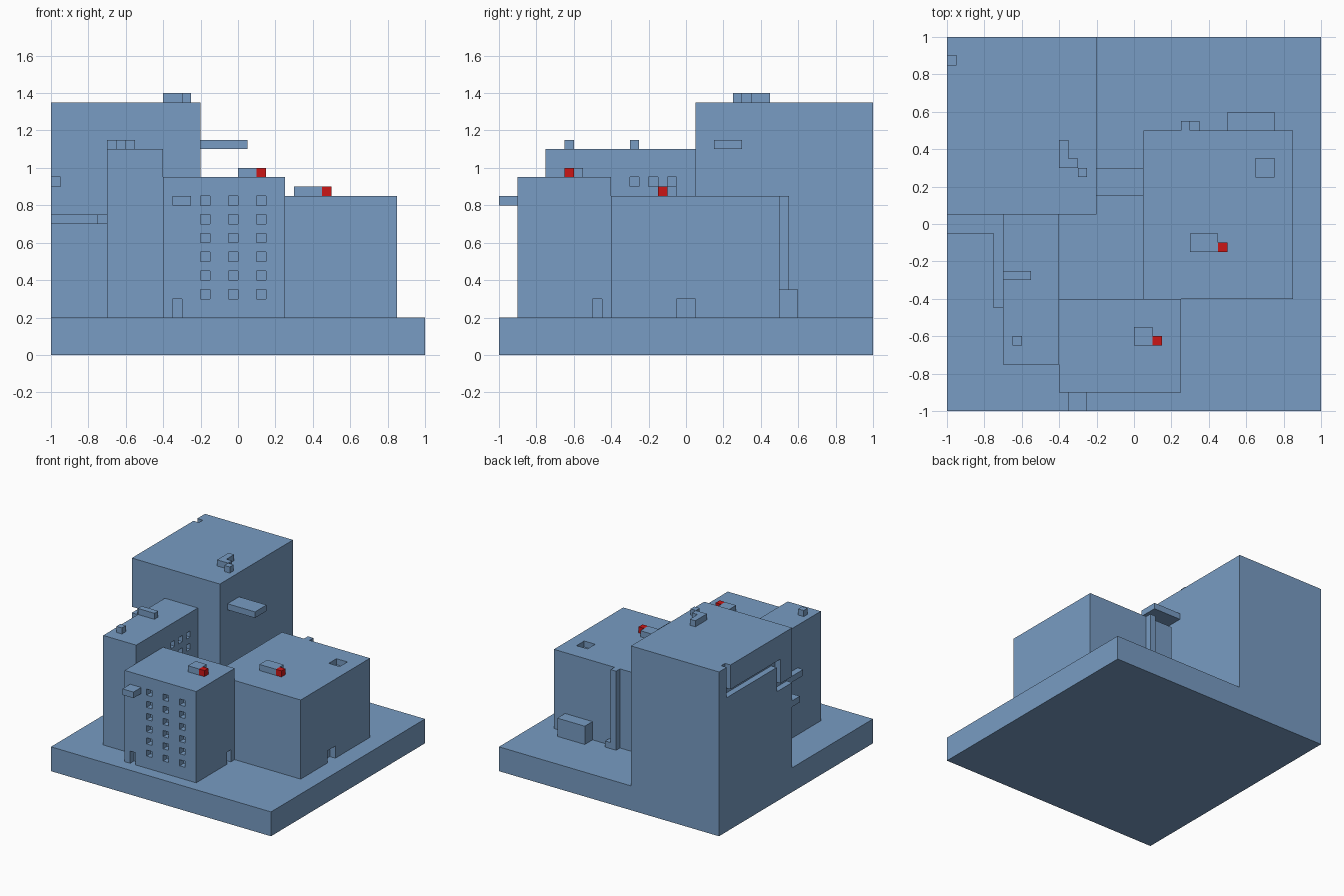
import bpy, bmesh

cube = bpy.data.objects.get("Cube")
if cube:
    bpy.data.objects.remove(cube, do_unlink=True)


def material(name, rgb):
    m = bpy.data.materials.new(name)
    m.use_nodes = True
    m.diffuse_color = (*rgb, 1)
    bsdf = next(n for n in m.node_tree.nodes if n.type == 'BSDF_PRINCIPLED')
    bsdf.inputs["Base Color"].default_value = (*rgb, 1)
    return m


BLUE = material("steel blue", (0.188, 0.333, 0.546))
RED = material("signal red", (0.6, 0.008, 0.008))


def add_prism(bm, points, axis, lo, hi):
    """Extrude a closed profile along axis 0 (profile y, z) or axis 2 (profile x, y)."""
    place = (lambda p, t: (t, *p)) if axis == 0 else (lambda p, t: (*p, t))
    face = bm.faces.new([bm.verts.new(place(p, lo)) for p in points])
    moved = bmesh.ops.extrude_face_region(bm, geom=[face])["geom"]
    shift = (hi - lo, 0, 0) if axis == 0 else (0, 0, hi - lo)
    bmesh.ops.translate(bm, vec=shift, verts=[v for v in moved if isinstance(v, bmesh.types.BMVert)])


def add_box(bm, x0, x1, y0, y1, z0, z1):
    add_prism(bm, [(x0, y0), (x1, y0), (x1, y1), (x0, y1)], 2, z0, z1)


def finish(name, bm, mat=BLUE):
    bmesh.ops.recalc_face_normals(bm, faces=bm.faces)
    mesh = bpy.data.meshes.new(name)
    bm.to_mesh(mesh)
    bm.free()
    mesh.materials.append(mat)
    ob = bpy.data.objects.new(name, mesh)
    bpy.context.collection.objects.link(ob)
    return ob


def box(name, *size, mat=BLUE):
    bm = bmesh.new()
    add_box(bm, *size)
    return finish(name, bm, mat)


def prism(name, points, axis, lo, hi):
    bm = bmesh.new()
    add_prism(bm, points, axis, lo, hi)
    return finish(name, bm)


def cut(ob, cutter):
    """Subtract the cutter from the object, then discard the cutter."""
    cutter.hide_render = True
    mod = ob.modifiers.new("cut", 'BOOLEAN')
    mod.operation, mod.solver, mod.object = 'DIFFERENCE', 'EXACT', cutter
    bpy.context.view_layer.objects.active = ob
    bpy.ops.object.modifier_apply(modifier=mod.name)
    bpy.data.objects.remove(cutter, do_unlink=True)


def cut_boxes(ob, boxes):
    bm = bmesh.new()
    for b in boxes:
        add_box(bm, *b)
    cut(ob, finish("cutter", bm))


D = 0.05   # depth of all recesses
G = 0.2    # ground level

# Ground slab
box("ground_slab", -1, 1, -1, 1, 0, G)

# Tower with a stepped channel down its outer wall
tower = box("tower", -1, -0.2, 0.05, 1, G, 1.35)
channel = [(0.9, 1.4), (0.85, 1.4), (0.85, 1.15), (0.2, 1.15), (0.2, 0.95),
           (0, 0.95), (0, 0.9), (0.25, 0.9), (0.25, 1.1), (0.9, 1.1)]
cut(tower, prism("cutter", channel, 0, -1.05, -1 + D))
box("tower_balcony", -0.2, 0.05, 0.15, 0.3, 1.1, 1.15)
prism("tower_roof_vent", [(-0.4, 0.3), (-0.3, 0.3), (-0.3, 0.35), (-0.35, 0.35),
                          (-0.35, 0.45), (-0.4, 0.45)], 2, 1.35, 1.4)
box("tower_roof_block", -0.3, -0.25, 0.25, 0.3, 1.35, 1.4)

# Narrow block with windows in its inner wall
narrow = box("narrow_block", -0.7, -0.4, -0.75, 0.05, G, 1.1)
cut_boxes(narrow, [(-0.4 - D, -0.35, y, y + 0.05, 0.3 + 0.1 * k, 0.35 + 0.1 * k)
                   for y in (-0.3, -0.2, -0.1) for k in range(7)])
box("narrow_roof_duct", -0.7, -0.55, -0.3, -0.25, 1.1, 1.15)
box("narrow_roof_block", -0.65, -0.6, -0.65, -0.6, 1.1, 1.15)
prism("side_walkway", [(-1, 0.05), (-1, -0.05), (-0.75, -0.05), (-0.75, -0.45),
                       (-0.7, -0.45), (-0.7, 0.05)], 2, 0.7, 0.75)

# Front block: window grid, front door and side door
front = box("front_block", -0.4, 0.25, -0.9, -0.4, G, 0.95)
cuts = [(x, x + 0.05, -0.95, -0.9 + D, 0.3 + 0.1 * k, 0.35 + 0.1 * k)
        for x in (-0.2, -0.05, 0.1) for k in range(6)]
cuts += [(-0.35, -0.3, -0.95, -0.9 + D, G - 0.05, 0.3),
         (0.25 - D, 0.3, -0.5, -0.45, G - 0.05, 0.3)]
cut_boxes(front, cuts)
box("front_balcony", -0.35, -0.25, -1, -0.9, 0.8, 0.85)
box("front_roof_unit", 0, 0.1, -0.65, -0.55, 0.95, 1)
box("front_roof_light", 0.1, 0.15, -0.65, -0.6, 0.95, 1, mat=RED)

# Wide block: roof hatch and side door
wide = box("wide_block", 0.05, 0.85, -0.4, 0.5, G, 0.85)
cut_boxes(wide, [(0.65, 0.75, 0.25, 0.35, 0.85 - D, 0.9),
                 (0.85 - D, 0.9, -0.05, 0.05, G - 0.05, 0.3)])
box("wide_roof_unit", 0.3, 0.45, -0.15, -0.05, 0.85, 0.9)
box("wide_roof_light", 0.45, 0.5, -0.15, -0.1, 0.85, 0.9, mat=RED)

# Rear drain pipe with its foot, and a storage bin
box("drain_pipe", 0.25, 0.3, 0.5, 0.55, G, 0.85)
box("drain_foot", 0.3, 0.35, 0.5, 0.55, G, 0.25)
box("rear_bin", 0.5, 0.75, 0.5, 0.6, G, 0.35)
